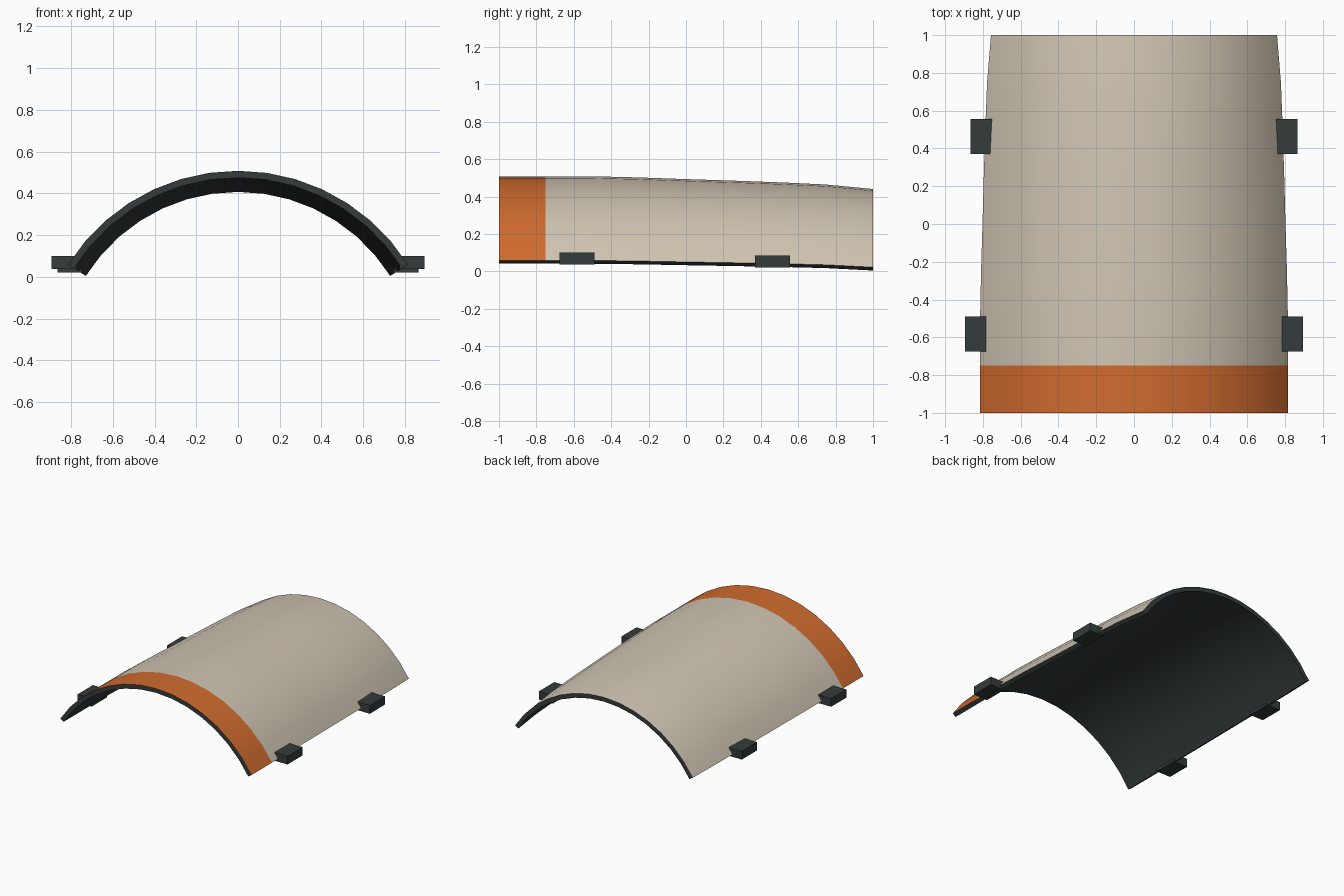
import bpy, bmesh, math

if "Cube" in bpy.data.objects:
    bpy.data.objects.remove(bpy.data.objects["Cube"])


def material(name, rgb):
    m = bpy.data.materials.new(name)
    m.diffuse_color = (*rgb, 1)
    m.use_nodes = True
    m.node_tree.nodes["Principled BSDF"].inputs["Base Color"].default_value = m.diffuse_color
    return m


beige = material("warm beige", (0.63, 0.56, 0.45))
orange = material("burnt orange", (0.64, 0.15, 0.028))
dark = material("dark slate", (0.035, 0.045, 0.045))

CENTRE_Z = -0.455
HALF_ANGLE = math.radians(57.8)
SEGMENTS = 14
THICKNESS = 0.033
BAND_Y = -0.75

# Length position and outer radius of each cross-section
STATIONS = [(-1, 0.963), (BAND_Y, 0.963), (-0.5, 0.963), (-0.25, 0.957), (0, 0.948),
            (0.25, 0.940), (0.52, 0.930), (0.75, 0.919), (1, 0.895)]


def finish(name, bm, mats):
    bmesh.ops.recalc_face_normals(bm, faces=bm.faces)
    me = bpy.data.meshes.new(name)
    bm.to_mesh(me)
    bm.free()
    for m in mats:
        me.materials.append(m)
    ob = bpy.data.objects.new(name, me)
    bpy.context.collection.objects.link(ob)
    return ob


# Arched shell: closed arc sections bridged along y
bm = bmesh.new()
angles = [HALF_ANGLE * (2 * i / SEGMENTS - 1) for i in range(SEGMENTS + 1)]
rings = []
for y, radius in STATIONS:
    outline = [(radius, a) for a in angles]
    outline += [(radius - THICKNESS, a) for a in reversed(angles)]
    rings.append([bm.verts.new((r * math.sin(a), y, CENTRE_Z + r * math.cos(a)))
                  for r, a in outline])
count = len(rings[0])
for a, b in zip(rings, rings[1:]):
    for i in range(count):
        j = (i + 1) % count
        f = bm.faces.new((a[i], a[j], b[j], b[i]))
        # Outer skin is orange in the front band and beige behind; the rest is dark
        if i < SEGMENTS:
            f.material_index = 1 if f.calc_center_median().y < BAND_Y else 0
        else:
            f.material_index = 2
for ring in (rings[0], rings[-1]):
    for i in range(SEGMENTS):
        f = bm.faces.new((ring[i], ring[i + 1], ring[count - 2 - i], ring[count - 1 - i]))
        f.material_index = 2
shell = finish("arched_shell", bm, (beige, orange, dark))
bpy.context.view_layer.objects.active = shell
shell.select_set(True)
bpy.ops.object.shade_smooth_by_angle(angle=math.radians(30))
shell.select_set(False)


# Mounting clips on both lower edges
def clip(name, side, x0, x1, y0, y1, z0, z1):
    bm = bmesh.new()
    bmesh.ops.create_cube(bm, size=1)
    for v in bm.verts:
        v.co = (side * (x0 + (v.co.x + 0.5) * (x1 - x0)),
                y0 + (v.co.y + 0.5) * (y1 - y0),
                z0 + (v.co.z + 0.5) * (z1 - z0))
    finish(name, bm, (dark,))


for label, side in (("left", -1), ("right", 1)):
    clip("front_clip_" + label, side, 0.775, 0.895, -0.675, -0.49, 0.037, 0.10)
    clip("rear_clip_" + label, side, 0.748, 0.865, 0.37, 0.555, 0.021, 0.085)
